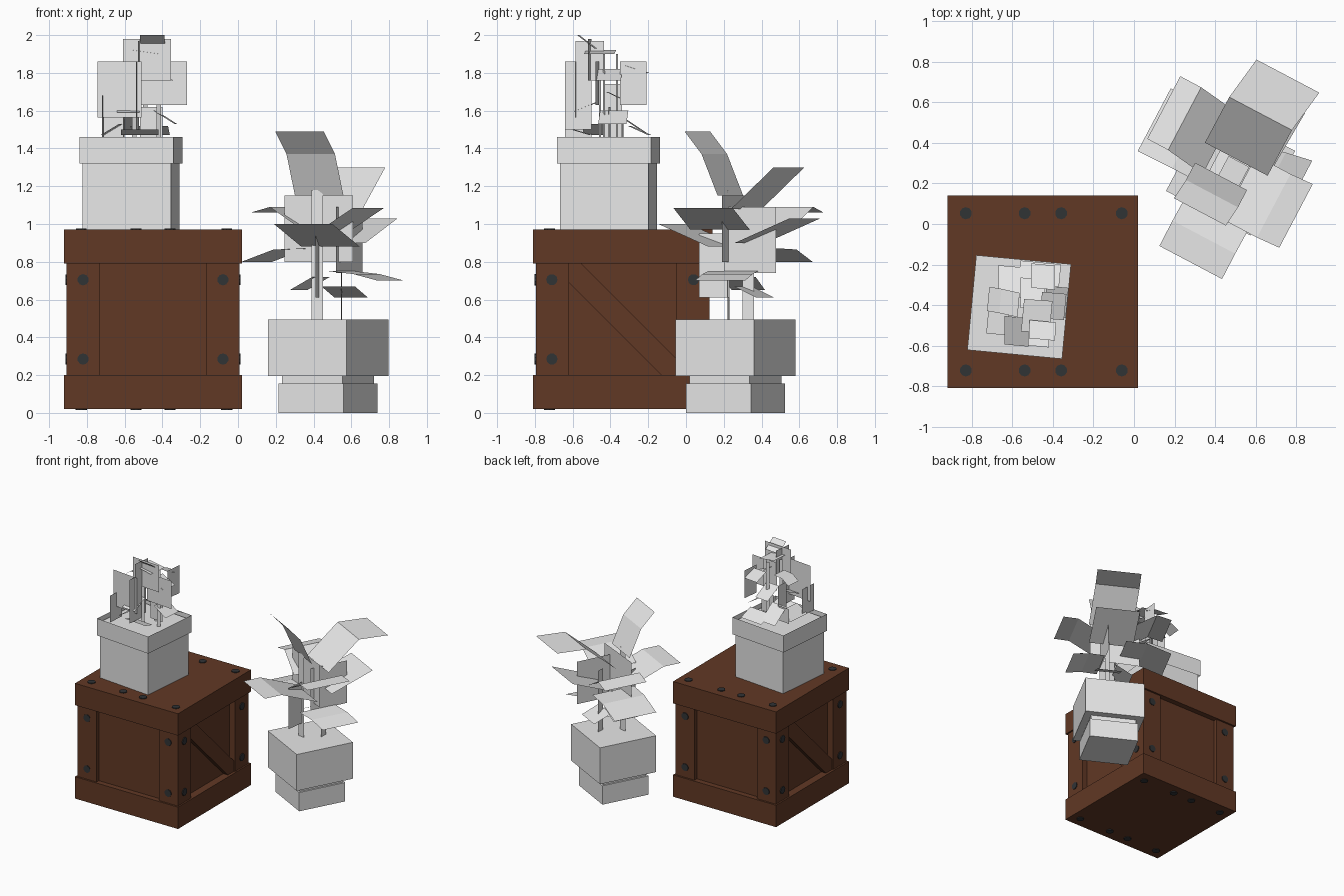
import bpy, bmesh, math
from mathutils import Vector, Matrix


def material(name, col):
    m = bpy.data.materials.new(name)
    m.diffuse_color = (*col, 1)
    return m


BROWN = material("brown_wood", (0.12, 0.04, 0.018))
GREY = material("light_grey", (0.8, 0.8, 0.8))
IRON = material("dark_iron", (0.03, 0.033, 0.036))


def mesh(name, verts, faces, mat, fix=False):
    me = bpy.data.meshes.new(name)
    me.from_pydata([tuple(v) for v in verts], [], faces)
    if fix:
        bm = bmesh.new()
        bm.from_mesh(me)
        bmesh.ops.recalc_face_normals(bm, faces=bm.faces)
        bm.to_mesh(me)
        bm.free()
    me.materials.append(mat)
    ob = bpy.data.objects.new(name, me)
    bpy.context.collection.objects.link(ob)
    return ob


def box(name, x0, x1, y0, y1, z0, z1, mat, yaw=0, open_ends=False):
    c = Vector(((x0 + x1) / 2, (y0 + y1) / 2, 0))
    rot = Matrix.Rotation(yaw, 3, 'Z')
    v = [c + rot @ (Vector((x, y, z)) - c) for z in (z0, z1)
         for x, y in ((x0, y0), (x1, y0), (x1, y1), (x0, y1))]
    f = [(i, (i + 1) % 4, (i + 1) % 4 + 4, i + 4) for i in range(4)]
    if not open_ends:
        f += [(3, 2, 1, 0), (4, 5, 6, 7)]
    return mesh(name, v, f, mat)


def square_box(name, c, w, z0, z1, yaw, open_ends=False):
    h = w / 2
    return box(name, c[0] - h, c[0] + h, c[1] - h, c[1] + h, z0, z1, GREY, yaw, open_ends)


def bolt(pos, normal):
    bm = bmesh.new()
    bmesh.ops.create_cone(bm, cap_ends=True, segments=10, radius1=0.03, radius2=0.03, depth=0.012)
    q = Vector((0, 0, 1)).rotation_difference(Vector(normal))
    bm.transform(Matrix.Translation(pos) @ q.to_matrix().to_4x4())
    me = bpy.data.meshes.new("bolt")
    bm.to_mesh(me)
    bm.free()
    me.materials.append(IRON)
    bpy.context.collection.objects.link(bpy.data.objects.new("bolt", me))


# Crate: two thick slabs, recessed core, corner posts
CX, CY = -0.45, -0.335
for n, z in (("crate_base", 0.02), ("crate_lid", 0.79)):
    box(n, CX - 0.47, CX + 0.47, CY - 0.475, CY + 0.475, z, z + 0.18, BROWN)
PX, PY = 0.457, 0.46
box("crate_panels", CX - PX + 0.05, CX + PX - 0.05, CY - PY + 0.03, CY + PY - 0.03, 0.19, 0.8, BROWN)
for sx in (-1, 1):
    for sy in (-1, 1):
        xs = sorted((CX + sx * PX, CX + sx * (PX - 0.173)))
        ys = sorted((CY + sy * PY, CY + sy * (PY - 0.175)))
        box("crate_post", *xs, *ys, 0.19, 0.8, BROWN)

# Diagonal braces on the two sides, turned half a circle from each other
profile = [(-0.285, 0.795), (-0.225, 0.795), (0.285, 0.285), (0.285, 0.195), (0.21, 0.195), (-0.285, 0.69)]
for s in (-1, 1):
    v = [(CX + s * x, CY + s * y, z) for x in (PX - 0.06, PX - 0.008) for y, z in profile]
    f = [tuple(range(6)), tuple(range(6, 12))] + [(i, (i + 1) % 6, (i + 1) % 6 + 6, i + 6) for i in range(6)]
    mesh("diagonal_brace", v, f, BROWN, fix=True)

# Bolts on slabs and posts
for sy in (-1, 1):
    for x in (-0.83, -0.54, -0.36, -0.06):
        bolt((x, CY + sy * 0.388, 0.97), (0, 0, 1))
        bolt((x, CY + sy * 0.388, 0.02), (0, 0, -1))
    for sx in (-1, 1):
        for z in (0.285, 0.705):
            bolt((CX + sx * 0.37, CY + sy * PY, z), (0, sy, 0))
            bolt((CX + sx * PX, CY + sy * 0.375, z), (sx, 0, 0))

# Pot on the crate: body with soil top and an open rim band
YAW1, C1 = math.radians(-5.4), (-0.567, -0.41)
square_box("tall_pot_body", C1, 0.47, 0.97, 1.43, YAW1)
square_box("tall_pot_rim", C1, 0.50, 1.32, 1.46, YAW1, True)

# Pot on the floor: foot, neck and wide bowl
YAW2, C2 = math.radians(-27.8), (0.477, 0.262)
square_box("low_pot_foot", C2, 0.387, 0, 0.155, YAW2)
square_box("low_pot_neck", C2, 0.36, 0.155, 0.195, YAW2)
square_box("low_pot_bowl", C2, 0.472, 0.195, 0.495, YAW2)


def leaf(name, width, yaw, *pts):
    """Bent flat leaf along centre points, square to the plant's own axes."""
    a = math.atan2(pts[-1][1] - pts[0][1], pts[-1][0] - pts[0][0])
    a = round((a - yaw) / (math.pi / 2)) * math.pi / 2 + yaw
    side = Vector((-math.sin(a), math.cos(a), 0)) * width / 2
    v = [Vector(p) + s * side for p in pts for s in (1, -1)]
    mesh(name, v, [(2 * i, 2 * i + 1, 2 * i + 3, 2 * i + 2) for i in range(len(pts) - 1)], GREY)


def card(name, a, b, z0, z1):
    """Upright flat leaf or stem between two floor points."""
    mesh(name, [(*a, z0), (*b, z0), (*b, z1), (*a, z1)], [(0, 1, 2, 3)], GREY)


# Large plant
for w, *pts in (
    (0.35, (0.505, 0.32, 1.08), (0.625, 0.545, 1.30), (0.76, 0.73, 1.30)),
    (0.35, (0.52, 0.34, 0.90), (0.69, 0.63, 1.03)),
    (0.29, (0.43, 0.235, 1.15), (0.385, 0.15, 1.37), (0.325, 0.06, 1.49)),
    (0.35, (0.49, 0.20, 0.88), (0.345, -0.065, 1.0), (0.28, -0.19, 1.0)),
    (0.355, (0.52, 0.18, 0.97), (0.69, 0.09, 1.085), (0.80, 0.04, 1.085)),
    (0.30, (0.55, 0.25, 0.75), (0.68, 0.22, 0.735), (0.81, 0.18, 0.70)),
    (0.35, (0.42, 0.35, 0.87), (0.27, 0.43, 0.865), (0.10, 0.515, 0.80)),
    (0.35, (0.42, 0.40, 0.97), (0.25, 0.52, 1.09), (0.147, 0.575, 1.06)),
    (0.20, (0.44, 0.28, 0.72), (0.32, 0.33, 0.65)),
    (0.20, (0.53, 0.30, 0.67), (0.60, 0.42, 0.61)),
):
    leaf("large_leaf", w, YAW2, *pts)
card("upright_leaf", (0.245, 0.36), (0.61, 0.19), 0.80, 1.15)
card("upright_leaf", (0.52, 0.20), (0.66, 0.476), 0.74, 1.09)
card("upright_leaf", (0.41, 0.07), (0.43, 0.23), 0.61, 0.95)
card("large_plant_stem", (0.39, 0.23), (0.45, 0.22), 0.49, 1.18)
card("large_plant_stem", (0.545, 0.30), (0.55, 0.36), 0.49, 1.0)

# Small plant: upright cards
for a, b, z0, z1 in (
    ((-0.745, -0.56), (-0.51, -0.585), 1.565, 1.86),
    ((-0.51, -0.46), (-0.27, -0.48), 1.63, 1.86),
    ((-0.61, -0.50), (-0.355, -0.52), 1.76, 1.98),
    ((-0.72, -0.64), (-0.71, -0.50), 1.46, 1.68),
    ((-0.54, -0.64), (-0.525, -0.50), 1.50, 1.86),
    ((-0.40, -0.35), (-0.385, -0.21), 1.63, 1.86),
    ((-0.53, -0.585), (-0.515, -0.435), 1.76, 1.97),
    ((-0.61, -0.44), (-0.60, -0.34), 1.46, 1.74),
    ((-0.71, -0.33), (-0.61, -0.34), 1.46, 1.58),
    ((-0.52, -0.40), (-0.40, -0.41), 1.46, 1.62),
):
    card("small_upright_leaf", a, b, z0, z1)

# Small plant: tilted leaves
for w, *pts in (
    (0.13, (-0.45, -0.48, 1.93), (-0.455, -0.57, 2.0)),
    (0.16, (-0.55, -0.45, 1.92), (-0.41, -0.46, 1.90)),
    (0.12, (-0.45, -0.32, 1.84), (-0.45, -0.20, 1.80)),
    (0.12, (-0.57, -0.40, 1.82), (-0.66, -0.38, 1.82), (-0.72, -0.37, 1.78)),
    (0.13, (-0.46, -0.40, 1.82), (-0.34, -0.41, 1.76)),
    (0.12, (-0.58, -0.46, 1.65), (-0.58, -0.60, 1.59)),
    (0.14, (-0.60, -0.36, 1.58), (-0.60, -0.21, 1.48)),
    (0.15, (-0.44, -0.38, 1.60), (-0.33, -0.39, 1.53)),
    (0.20, (-0.52, -0.50, 1.47), (-0.52, -0.60, 1.50)),
    (0.20, (-0.62, -0.45, 1.53), (-0.72, -0.44, 1.47)),
    (0.20, (-0.47, -0.30, 1.52), (-0.46, -0.19, 1.47)),
    (0.12, (-0.50, -0.42, 1.70), (-0.50, -0.27, 1.63)),
):
    leaf("small_leaf", w, YAW1, *pts)
for x, y in ((-0.55, -0.46), (-0.49, -0.37), (-0.42, -0.44)):
    card("small_plant_stem", (x - 0.012, y), (x + 0.012, y + 0.01), 1.42, 1.9)
